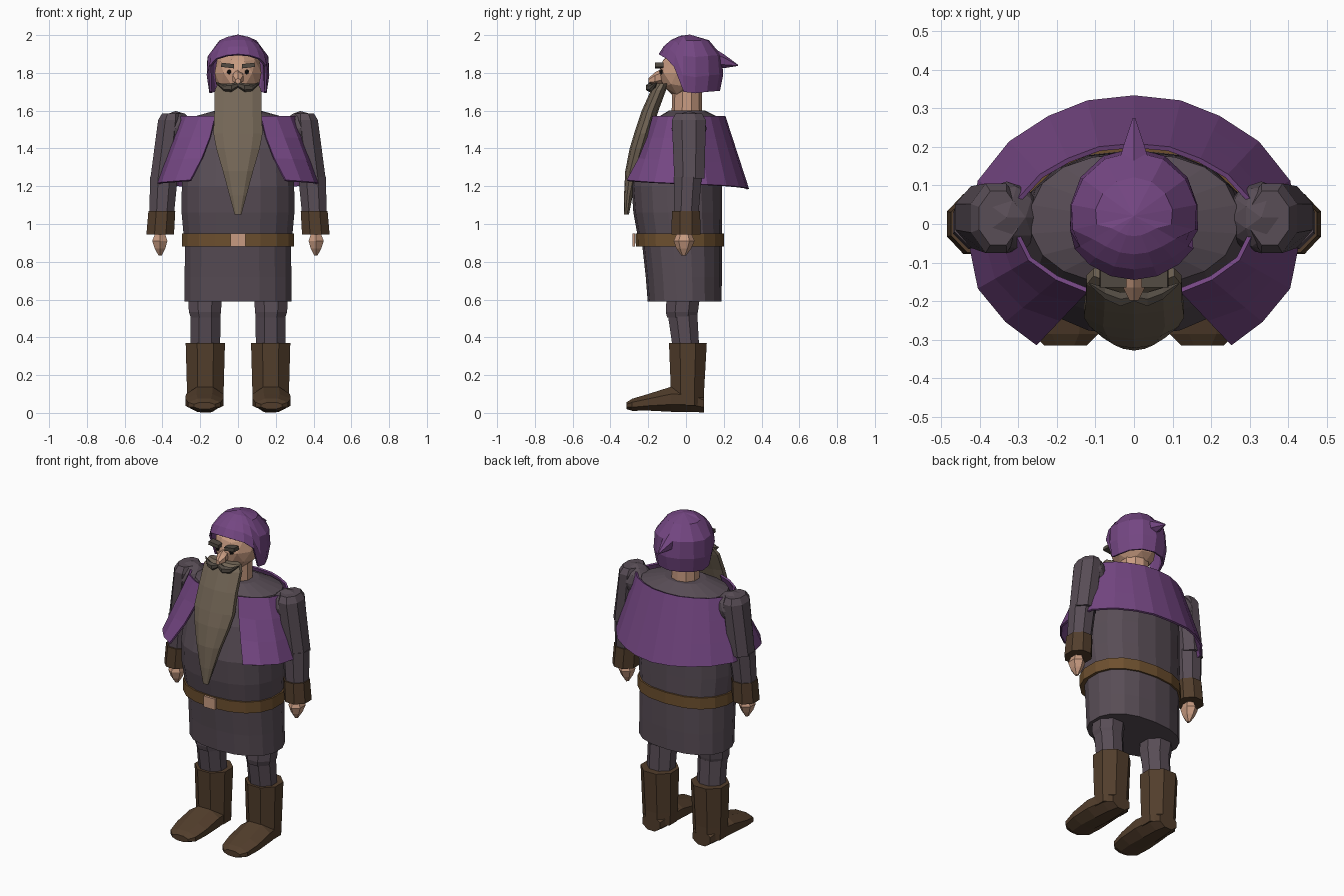
import bpy, bmesh, math
from mathutils import Vector, Matrix

if "Cube" in bpy.data.objects:
    bpy.data.objects.remove(bpy.data.objects["Cube"])


def material(name, r, g, b):
    m = bpy.data.materials.new(name)
    m.diffuse_color = (r, g, b, 1)
    m.use_nodes = True
    m.node_tree.nodes["Principled BSDF"].inputs["Base Color"].default_value = m.diffuse_color
    return m


TUNIC = material("dusk_grey_cloth", 0.098, 0.074, 0.092)
PURPLE = material("purple_cloth", 0.175, 0.062, 0.225)
LEATHER = material("boot_leather", 0.085, 0.048, 0.025)
BELT = material("belt_leather", 0.155, 0.080, 0.028)
SKIN = material("skin", 0.58, 0.33, 0.22)
BEARD = material("beard_hair", 0.175, 0.135, 0.095)
BROW = material("dark_hair", 0.085, 0.070, 0.055)
BLACK = material("eye_black", 0.01, 0.008, 0.008)


def finish(name, bm, mat):
    bmesh.ops.recalc_face_normals(bm, faces=bm.faces)
    me = bpy.data.meshes.new(name)
    bm.to_mesh(me)
    bm.free()
    me.materials.append(mat)
    ob = bpy.data.objects.new(name, me)
    bpy.context.collection.objects.link(ob)
    return ob


def loft(name, rings, mat, n=8, axis="z", power=2.0, s=1):
    """Rings are (x, y, z, radius a, radius b) across the given axis; s=-1 mirrors x."""
    bm = bmesh.new()
    loops = []
    k = 1 / math.cos(math.pi / n)
    for x, y, z, a, b in rings:
        loop = []
        for i in range(n):
            t = 2 * math.pi * (i + 0.5) / n
            c, d = math.cos(t), math.sin(t)
            u = a * k * math.copysign(abs(c) ** (2 / power), c)
            v = b * k * math.copysign(abs(d) ** (2 / power), d)
            off = {"z": (u, v, 0), "y": (u, 0, v), "x": (0, u, v)}[axis]
            loop.append(bm.verts.new((s * (x + off[0]), y + off[1], z + off[2])))
        loops.append(loop)
    for p, q in zip(loops, loops[1:]):
        for i in range(n):
            j = (i + 1) % n
            bm.faces.new((p[i], p[j], q[j], q[i]))
    bm.faces.new(loops[0])
    bm.faces.new(loops[-1])
    return finish(name, bm, mat)


def ball(name, loc, size, mat, sub=2):
    bm = bmesh.new()
    m = Matrix.Translation(loc) @ Matrix.Diagonal((*size, 1))
    bmesh.ops.create_icosphere(bm, subdivisions=sub, radius=1, matrix=m)
    return finish(name, bm, mat)


def box(name, loc, size, mat, tilt=0):
    bm = bmesh.new()
    m = Matrix.Translation(loc) @ Matrix.Rotation(tilt, 4, "Y") @ Matrix.Diagonal((*size, 1))
    bmesh.ops.create_cube(bm, size=1, matrix=m)
    return finish(name, bm, mat)


def grid(name, rows, mat, thick, closed=False):
    """Sheet through equal rows of points, thickened inward."""
    bm = bmesh.new()
    vs = [[bm.verts.new(p) for p in row] for row in rows]
    n = len(vs[0])
    for p, q in zip(vs, vs[1:]):
        for i in range(n if closed else n - 1):
            j = (i + 1) % n
            bm.faces.new((p[i], p[j], q[j], q[i]))
    bmesh.ops.remove_doubles(bm, verts=bm.verts, dist=0.0005)
    ob = finish(name, bm, mat)
    mod = ob.modifiers.new("thickness", "SOLIDIFY")
    mod.thickness = thick
    mod.offset = 0
    return ob


def body_rings(profile):
    """(z, front y, back y, half width) to rings."""
    return [(0, (f + b) / 2, z, w, (b - f) / 2) for z, f, b, w in profile]


# Tunic, belt and buckle
loft("tunic_body", body_rings([
    (0.59, -0.20, 0.185, 0.282), (0.72, -0.21, 0.187, 0.282), (0.90, -0.23, 0.188, 0.28),
    (0.95, -0.255, 0.188, 0.288), (1.06, -0.275, 0.187, 0.298), (1.20, -0.285, 0.187, 0.297),
    (1.40, -0.235, 0.185, 0.285), (1.56, -0.155, 0.18, 0.265), (1.60, -0.09, 0.10, 0.12)]),
    TUNIC, 18, power=2.3)
loft("belt", body_rings([(0.88, -0.262, 0.198, 0.297), (0.95, -0.264, 0.198, 0.297)]),
     BELT, 18, power=2.3)
box("buckle", (0, -0.276, 0.915), (0.078, 0.014, 0.068), SKIN)

# Cape: neck edge flaring to a wide hem, open at the front
top = [(.12, -.172), (.20, -.14), (.27, -.09), (.305, -.02), (.30, .06),
       (.24, .125), (.17, .165), (.09, .195), (0, .203)]
hem = [(.25, -.31), (.33, -.25), (.40, -.165), (.425, -.04), (.40, .11),
       (.32, .21), (.22, .275), (.12, .315), (0, .328)]
rows = []
for t in (0, 0.33, 0.66, 1):
    half = []
    for i, (a, b) in enumerate(zip(top, hem)):
        k = t - (0.12 if i == 0 and 0 < t < 1 else 0)
        p = Vector(a).lerp(Vector(b), k)
        half.append((p.x, p.y, 1.57 + t * (-0.34 - 0.045 * i / 8)))
    rows.append(half + [(-x, y, z) for x, y, z in half[-2::-1]])
grid("cape", rows, PURPLE, 0.012)

# Arms and legs, both sides
for s, side in ((1, "left"), (-1, "right")):
    ball(f"{side}_shoulder", (s * 0.33, 0.017, 1.505), (0.093, 0.093, 0.093), TUNIC)
    loft(f"{side}_upper_arm", [(.352, .015, 1.585, .05, .07), (.358, .015, 1.55, .065, .09),
         (.394, .018, 1.24, .07, .08)], TUNIC, 8, s=s)
    loft(f"{side}_forearm", [(.392, .01, 1.25, .073, .073), (.405, 0, 1.04, .065, .065)],
         TUNIC, 8, s=s)
    loft(f"{side}_cuff", [(.403, 0, 1.07, .071, .074), (.412, 0, 0.945, .073, .078)],
         LEATHER, 8, s=s)
    loft(f"{side}_hand", [(.412, -.01, .96, .022, .03), (.414, -.01, .91, .04, .048),
         (.413, -.012, .87, .028, .034), (.412, -.012, .832, .008, .01)], SKIN, 6, s=s)
    loft(f"{side}_thigh", [(.175, -.01, .66, .092, .09), (.175, -.022, .535, .085, .085),
         (.172, -.022, .505, .078, .078)], TUNIC, 8, s=s)
    loft(f"{side}_shin", [(.172, -.018, .52, .08, .078), (.173, 0, .34, .078, .07)],
         TUNIC, 8, s=s)
    loft(f"{side}_boot_shaft", [(.173, .01, .37, .104, .10), (.173, .008, .12, .097, .088),
         (.173, .01, .04, .092, .085)], LEATHER, 8, s=s)
    loft(f"{side}_boot_foot", [(.173, .095, .048, .06, .045), (.173, .03, .07, .088, .066),
         (.176, -.08, .072, .10, .066), (.178, -.20, .056, .10, .044),
         (.178, -.285, .043, .086, .032), (.178, -.315, .038, .055, .018)],
         LEATHER, 8, "y", s=s)

# Neck and head
loft("neck", [(0, .005, 1.57, .08, .077), (0, .005, 1.75, .078, .075)], SKIN, 10)
ball("head", (0, -.005, 1.80), (.13, .14, .135), SKIN)
loft("nose", [(0, -.12, 1.785, .02, .035), (0, -.165, 1.77, .028, .028),
     (0, -.198, 1.757, .012, .013)], SKIN, 6, "y")

# Hood: dome cut high over the face and hanging low at the sides and back
angles = [0, 22, 44, 62, 78, 100, 125, 152, 180]
limits = [66, 68, 74, 88, 138, 142, 138, 136, 136]
profile = list(zip(angles, limits))
profile += [(-a, l) for a, l in profile[-2:0:-1]]
rows = []
for t in (0, 0.25, 0.5, 0.75, 1):
    row = []
    for az, lim in profile:
        phi, a = math.radians(lim * t), math.radians(az)
        r = math.sin(phi) if phi < 1.57 else max(math.sin(phi), 0.88)
        row.append((0.168 * r * math.sin(a), 0.02 - 0.175 * r * math.cos(a),
                    1.827 + 0.17 * math.cos(phi)))
    rows.append(row)
grid("hood", rows, PURPLE, 0.012, closed=True)
loft("hood_tip", [(0, .12, 1.885, .05, .055), (0, .20, 1.862, .028, .032),
     (0, .275, 1.84, .003, .003)], PURPLE, 6, "y")

# Face details
for s, side in ((1, "left"), (-1, "right")):
    ball(f"{side}_eye", (s * .047, -.13, 1.805), (.013, .013, .013), BLACK, 1)
    box(f"{side}_eyebrow", (s * .055, -.142, 1.839), (.068, .045, .022), BROW, s * -0.12)
    loft(f"{side}_moustache", [(0, -.188, 1.737, .012, .012), (.035, -.195, 1.722, .018, .02),
         (.075, -.18, 1.722, .015, .016), (.115, -.155, 1.748, .003, .003)],
         BROW, 6, "x", s=s)

# Long beard tapering to a point
loft("beard", [
    (0, -.125, 1.745, .105, .03), (0, -.145, 1.71, .123, .038), (0, -.19, 1.60, .125, .042),
    (0, -.228, 1.48, .13, .044), (0, -.252, 1.40, .115, .044), (0, -.284, 1.28, .08, .036),
    (0, -.305, 1.15, .045, .022), (0, -.315, 1.05, .018, .012)], BEARD, 10)
